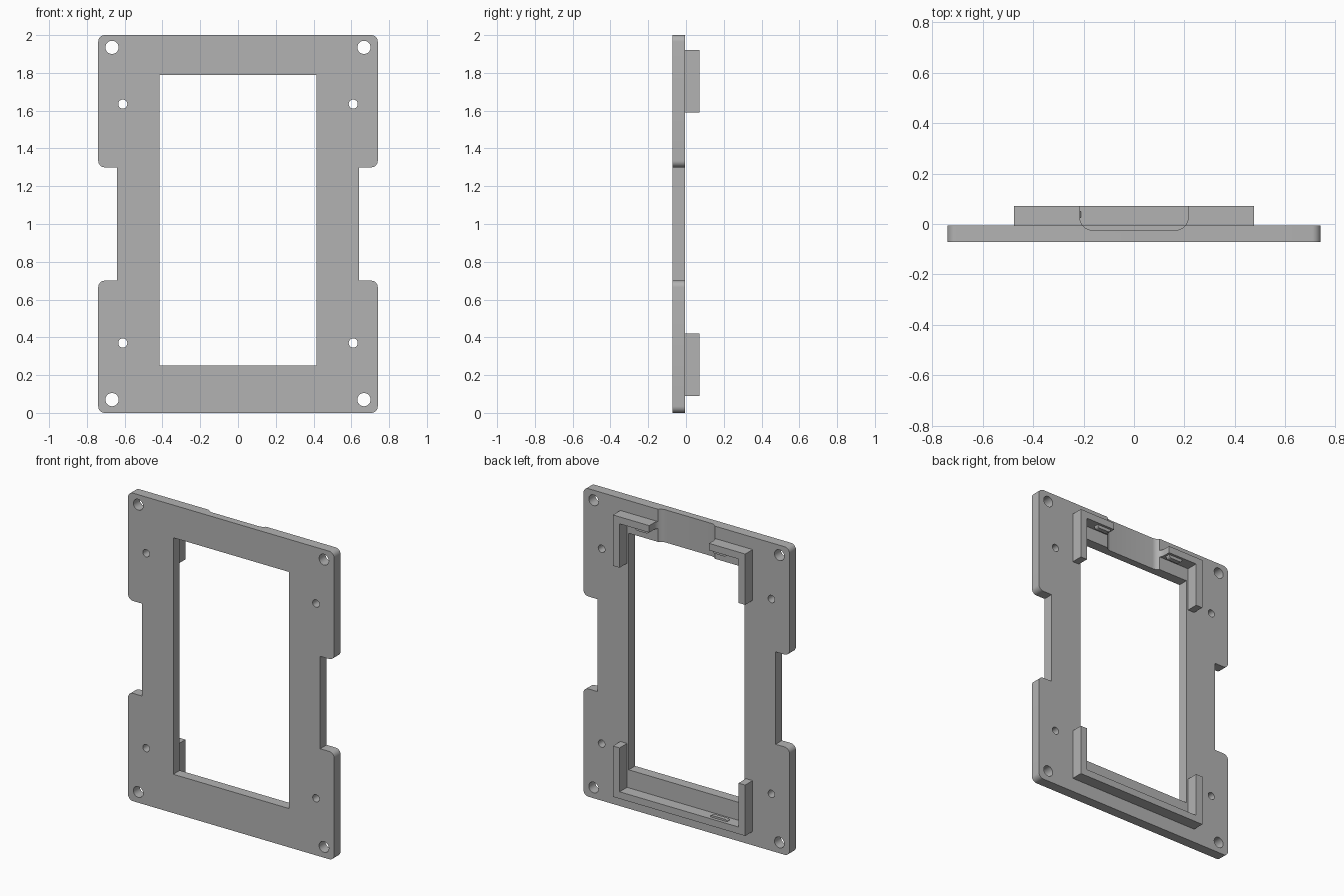
import bpy, bmesh, math
from mathutils import Vector

cube = bpy.data.objects.get("Cube")
if cube:
    bpy.data.objects.remove(cube, do_unlink=True)

GREY = (0.45, 0.45, 0.45, 1.0)
mat = bpy.data.materials.new("plain grey")
mat.use_nodes = True
mat.diffuse_color = GREY
mat.node_tree.nodes["Principled BSDF"].inputs["Base Color"].default_value = GREY

FRONT, BACK, TOP = -0.071, -0.005, 0.071   # plate front, plate back, bracket back
MID = 1.005                                # height the brackets mirror about


def rounded(corners, steps=8):
    """Outline from (u, v, radius) square corners."""
    out = []
    for i, (u, v, r) in enumerate(corners):
        p = Vector((u, v))
        if r == 0:
            out.append(p)
            continue
        before = (Vector(corners[i - 1][:2]) - p).normalized()
        after = (Vector(corners[(i + 1) % len(corners)][:2]) - p).normalized()
        centre = p + r * (before + after)
        for k in range(steps + 1):
            t = math.pi / 2 * k / steps
            out.append(centre - r * (after * math.cos(t) + before * math.sin(t)))
    return out


def prism(name, outline, lo, hi, axis="y"):
    """Extrude an x-z outline along y, or an x-y outline along z."""
    bm = bmesh.new()
    place = (lambda p: (p[0], lo, p[1])) if axis == "y" else (lambda p: (p[0], p[1], lo))
    face = bm.faces.new([bm.verts.new(place(p)) for p in outline])
    ext = bmesh.ops.extrude_face_region(bm, geom=[face])
    move = (0, hi - lo, 0) if axis == "y" else (0, 0, hi - lo)
    bmesh.ops.translate(bm, vec=move,
                        verts=[g for g in ext["geom"] if isinstance(g, bmesh.types.BMVert)])
    bmesh.ops.recalc_face_normals(bm, faces=bm.faces)
    mesh = bpy.data.meshes.new(name)
    bm.to_mesh(mesh)
    bm.free()
    mesh.materials.append(mat)
    obj = bpy.data.objects.new(name, mesh)
    bpy.context.collection.objects.link(obj)
    return obj


def box_outline(x0, x1, z0, z1):
    return [(x0, z0), (x1, z0), (x1, z1), (x0, z1)]


def circle(x, z, r, n=32):
    return [(x + r * math.cos(2 * math.pi * k / n), z + r * math.sin(2 * math.pi * k / n))
            for k in range(n)]


def cut(obj, cutters):
    bpy.context.view_layer.objects.active = obj
    for c in cutters:
        c.hide_render = True
        mod = obj.modifiers.new("cut", "BOOLEAN")
        mod.operation = "DIFFERENCE"
        mod.solver = "EXACT"
        mod.object = c
        bpy.ops.object.modifier_apply(modifier=mod.name)


# Plate outline with a side notch, mirrored left to right
half = [(0.74, 0, 0.035), (0.74, 0.7, 0.035), (0.64, 0.7, 0),
        (0.64, 1.3, 0), (0.74, 1.3, 0.035), (0.74, 2, 0.035)]
outline = half + [(-x, z, r) for x, z, r in reversed(half)]
plate = prism("frame_plate", rounded(outline), FRONT, BACK)

# Window, corner holes and inner screw holes
cutters = [prism("window_cutter", box_outline(-0.415, 0.415, 0.252, 1.788), -0.2, 0.2)]
for side in (-1, 1):
    for x, z, r in ((0.667, 0.07, 0.035), (0.667, 1.935, 0.035),
                    (0.61, 0.37, 0.024), (0.61, 1.635, 0.024)):
        cutters.append(prism("hole_cutter", circle(side * x, z, r), -0.2, 0.2))

# Round-cornered channel through the top edge and upper bracket
channel = prism("channel_cutter",
                rounded([(-0.215, 0.2, 0), (-0.215, -0.024, 0.05),
                         (0.215, -0.024, 0.05), (0.215, 0.2, 0)]), 1.7, 2.1, axis="z")
cut(plate, cutters + [channel])

# U-shaped brackets on the back
u_shape = [(-0.475, 0.09), (0.475, 0.09), (0.475, 0.42), (0.427, 0.42),
           (0.427, 0.135), (-0.427, 0.135), (-0.427, 0.42), (-0.475, 0.42)]
lower = prism("lower_bracket", u_shape, BACK, TOP)
upper = prism("upper_bracket", [(x, 2 * MID - z) for x, z in u_shape], BACK, TOP)
cut(upper, [channel])

# Small retaining bumps on the inner faces of the brackets
for name, x in (("left_catch", 0.28), ("right_catch", -0.28)):
    prism(name, rounded([(x - 0.05, 1.88, 0), (x - 0.05, 1.855, 0.018),
                         (x + 0.05, 1.855, 0.018), (x + 0.05, 1.88, 0)]), 0.025, 0.055)
prism("lower_catch", rounded([(-0.33, 0.13, 0), (-0.33, 0.147, 0.01),
                              (-0.21, 0.147, 0.01), (-0.21, 0.13, 0)]), 0.025, 0.05)

for c in cutters + [channel]:
    bpy.data.objects.remove(c, do_unlink=True)

# Smooth the rounded walls, keep the edges sharp
bpy.ops.object.select_all(action="DESELECT")
for obj in (plate, upper):
    obj.select_set(True)
bpy.context.view_layer.objects.active = plate
bpy.ops.object.shade_smooth_by_angle(angle=math.radians(30))
